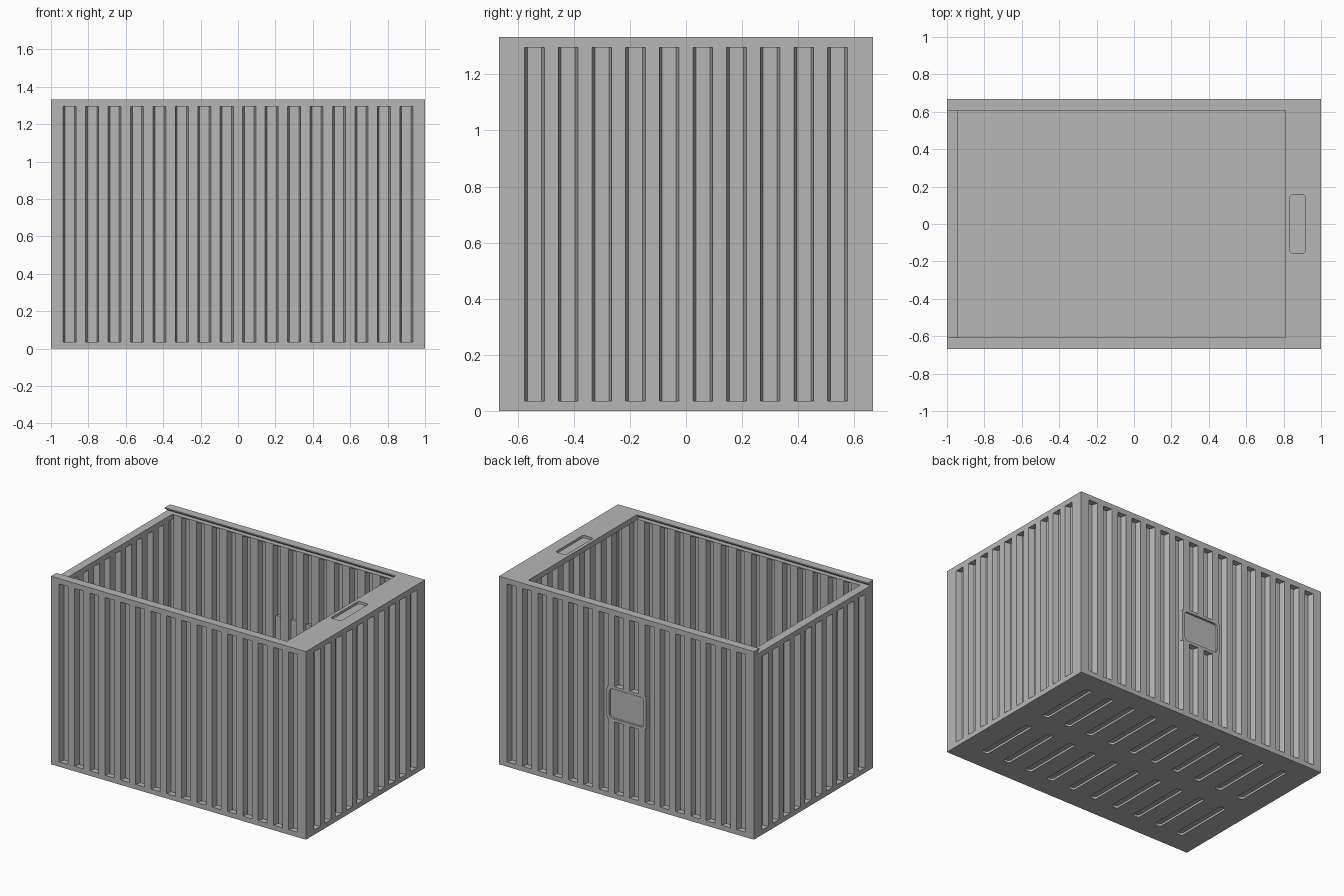
import bpy, bmesh, math
from mathutils import Vector

cube = bpy.data.objects.get("Cube")
if cube:
    bpy.data.objects.remove(cube, do_unlink=True)

grey = bpy.data.materials.new("container grey")
grey.use_nodes = True
grey.diffuse_color = (0.47, 0.47, 0.47, 1)
grey.node_tree.nodes["Principled BSDF"].inputs["Base Color"].default_value = grey.diffuse_color

X, Y, Z = 1.0, 0.667, 1.333      # outer half sizes and height
RIM, SHEET, DEPTH = 0.06, 0.02, 0.04
BASE, SHELF = 0.035, 1.295       # floor thickness, underside of rails
PITCH = 0.12


def add_prism(bm, outline, a, b, place):
    """Extrude a 2D outline from a to b; place maps (u, v, w) to the model."""
    lo = [bm.verts.new(place(u, v, a)) for u, v in outline]
    hi = [bm.verts.new(place(u, v, b)) for u, v in outline]
    bm.faces.new(lo[::-1])
    bm.faces.new(hi)
    for i in range(len(lo)):
        j = (i + 1) % len(lo)
        bm.faces.new((lo[i], lo[j], hi[j], hi[i]))


def finish(name, bm):
    bmesh.ops.recalc_face_normals(bm, faces=bm.faces)
    mesh = bpy.data.meshes.new(name)
    bm.to_mesh(mesh)
    bm.free()
    mesh.materials.append(grey)
    ob = bpy.data.objects.new(name, mesh)
    bpy.context.collection.objects.link(ob)
    return ob


def prism(name, outline, a, b, place):
    bm = bmesh.new()
    add_prism(bm, outline, a, b, place)
    return finish(name, bm)


def rect(u0, u1, v0, v1):
    return [(u0, v0), (u1, v0), (u1, v1), (u0, v1)]


def rounded(cu, cv, w, h, r):
    pts = []
    for k, (su, sv) in enumerate([(1, 1), (-1, 1), (-1, -1), (1, -1)]):
        for s in range(5):
            t = math.radians(90 * k + 22.5 * s)
            pts.append((cu + su * (w / 2 - r) + r * math.cos(t),
                        cv + sv * (h / 2 - r) + r * math.sin(t)))
    return pts


def carve(targets, cutter):
    cutter.hide_render = True
    for ob in targets:
        mod = ob.modifiers.new("carve", "BOOLEAN")
        mod.operation, mod.solver, mod.object = "DIFFERENCE", "EXACT", cutter
        bpy.context.view_layer.objects.active = ob
        bpy.ops.object.modifier_apply(modifier=mod.name)
    bpy.data.objects.remove(cutter, do_unlink=True)


def upright(u, v, w):
    return Vector((u, v, w))


def along_x(u, v, w):
    return Vector((w, u, v))


def along_y(u, v, w):
    return Vector((u, w, v))


def corrugated(half, count):
    """Plan outline of a folded sheet: (position along wall, depth inward)."""
    outer, inner = [(-half, 0)], [(-half, SHEET)]
    for i in range(count):
        c = (i - (count - 1) / 2) * PITCH
        for side, depths in ((-1, (0, DEPTH)), (1, (DEPTH, 0))):
            for d in depths:
                outer.append((c + side * (0.025 if d else 0.035), d))
                inner.append((c + side * (0.03 if d else 0.04), d + SHEET))
    outer.append((half, 0))
    inner.append((half, SHEET))
    return outer + inner[::-1]


# Floor with shallow slots underneath
floor = prism("floor", rect(-X, X, -Y, Y), 0, BASE, upright)
bm = bmesh.new()
for i in range(10):
    for side in (-1, 1):
        add_prism(bm, rounded((i - 4.5) * 0.18, side * 0.3, 0.05, 0.44, 0.015),
                  -0.02, 0.015, upright)
carve([floor], finish("floor_slot_cutter", bm))

# Corrugated long walls
long_walls = {}
for name, s in (("front_wall", -1), ("back_wall", 1)):
    long_walls[name] = prism(name, corrugated(X, 16), BASE, SHELF,
                             lambda u, d, w, s=s: Vector((u, s * (Y - d), w)))

# Corrugated end walls; the open end is lower, so that a lid can slide in
LOW = 1.265
for name, s, top in (("closed_end_wall", 1, SHELF), ("open_end_wall", -1, LOW)):
    prism(name, corrugated(Y - SHEET, 10), BASE, top,
          lambda u, d, w, s=s: Vector((s * (X - d), u, w)))
prism("open_end_rim", rect(-X, -X + RIM, -Y + SHEET, Y - SHEET), LOW, 1.302, upright)

# Lid rails with a dovetail slot on the inside
rail = [(Y, SHELF), (Y, Z), (Y - RIM, Z), (Y - RIM, 1.325),
        (0.64, 1.302), (Y - RIM, 1.302), (Y - RIM, SHELF)]
for name, s in (("front_rail", -1), ("back_rail", 1)):
    prism(name, [(s * y, z) for y, z in rail], -X, X, along_x)

# Top bridge at the closed end with a finger recess
bridge = prism("top_bridge", rect(0.81, X, -Y, Y), SHELF, Z, upright)
carve([bridge], prism("finger_cutter", rounded(0.875, 0, 0.08, 0.31, 0.012),
                      1.316, 1.4, upright))

# Label pad on the back with a recessed field
pad = prism("label_pad", rounded(0, 0.667, 0.31, 0.25, 0.03), Y - DEPTH, Y, along_y)
carve([pad, long_walls["back_wall"]],
      prism("label_cutter", rounded(0, 0.667, 0.27, 0.21, 0.025), Y - 0.015, Y + 0.05, along_y))
